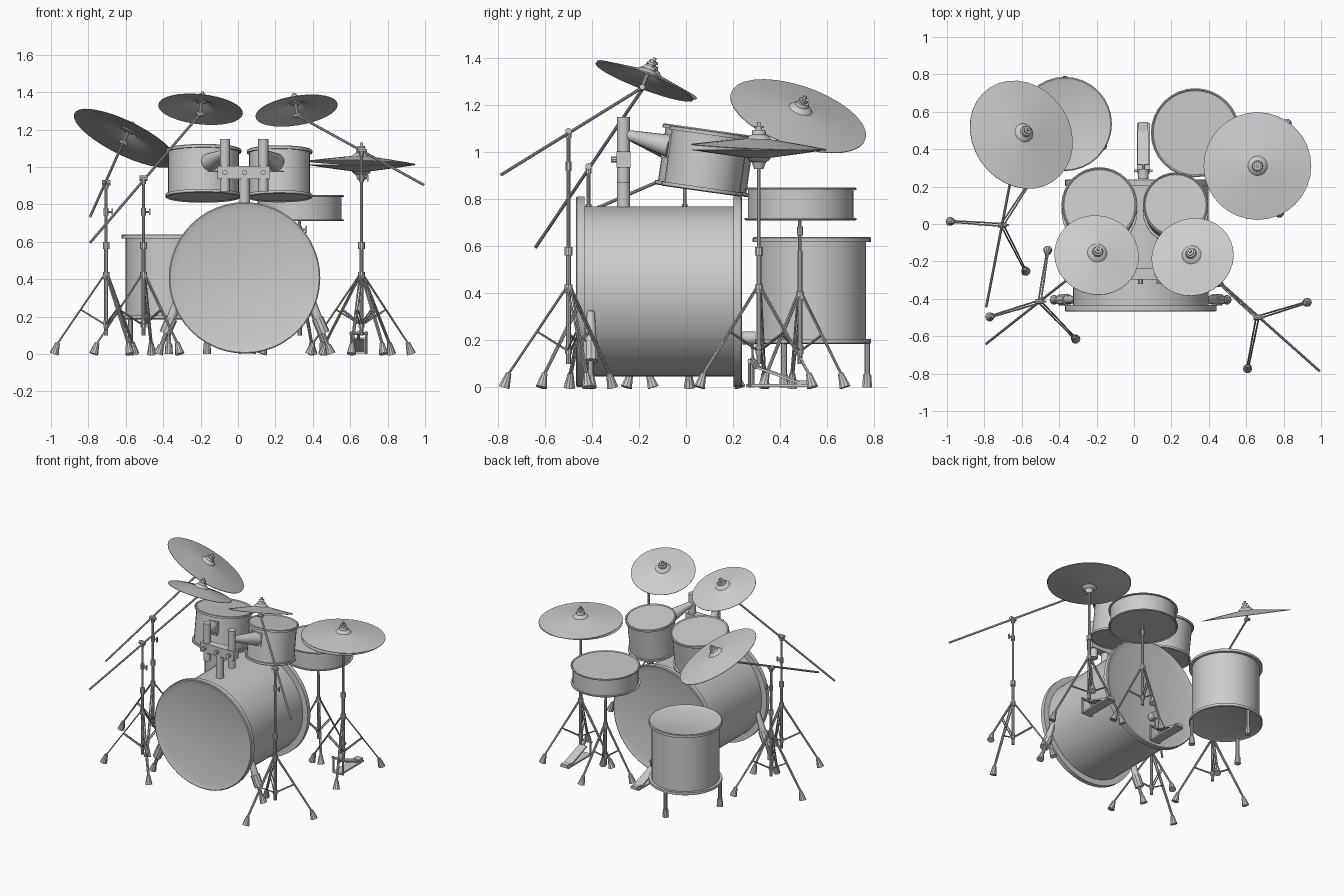
import bpy, bmesh, math
from mathutils import Vector, Matrix

if "Cube" in bpy.data.objects:
    bpy.data.objects.remove(bpy.data.objects["Cube"])

Z = Vector((0, 0, 1))


def frame(loc, n=Z):
    return Matrix.Translation(loc) @ Z.rotation_difference(Vector(n)).to_matrix().to_4x4()


def finish(name, bm):
    bmesh.ops.recalc_face_normals(bm, faces=bm.faces)
    me = bpy.data.meshes.new(name)
    bm.to_mesh(me)
    bm.free()
    me.shade_smooth()
    me.set_sharp_from_angle(angle=math.radians(35))
    ob = bpy.data.objects.new(name, me)
    bpy.context.collection.objects.link(ob)
    return ob


def lathe(bm, profile, mat, segs=32):
    """Revolve an (r, z) profile about the matrix's z axis."""
    rings = []
    for r, z in profile:
        if r < 1e-6:
            rings.append([bm.verts.new(mat @ Vector((0, 0, z)))])
        else:
            rings.append([bm.verts.new(mat @ Vector((r * math.cos(a), r * math.sin(a), z)))
                          for a in (2 * math.pi * i / segs for i in range(segs))])
    for a, b in zip(rings, rings[1:]):
        for i in range(segs):
            j = (i + 1) % segs
            if len(a) == 1:
                bm.faces.new((a[0], b[i], b[j]))
            elif len(b) == 1:
                bm.faces.new((a[i], a[j], b[0]))
            else:
                bm.faces.new((a[i], a[j], b[j], b[i]))


def rod(bm, a, b, r, r2=None, segs=10):
    a, b = Vector(a), Vector(b)
    lathe(bm, [(0, 0), (r, 0), (r if r2 is None else r2, (b - a).length), (0, (b - a).length)],
          frame(a, b - a), segs)


def box(bm, loc, size, rot=0):
    m = Matrix.Translation(loc) @ Matrix.Rotation(rot, 4, 'X') @ Matrix.Diagonal((*size, 1))
    bmesh.ops.create_cube(bm, size=1, matrix=m)


def drum(name, loc, n, shell, hoop, depth, hw, inset=.006):
    t = depth / 2
    half = [(0, t - inset), (shell, t - inset), (hoop - .006, t), (hoop, t - .004), (hoop, t - hw), (shell, t - hw)]
    bm = bmesh.new()
    lathe(bm, half + [(r, -z) for r, z in reversed(half)], frame(loc, n), 48 if shell > .3 else 32)
    finish(name, bm)


def cymbal(name, loc, n, r):
    bm = bmesh.new()
    lathe(bm, [(0, .056), (.02, .055), (.04, .047), (.052, .033), (r * .6, .017), (r, 0),
               (r, -.003), (r * .6, .013), (.052, .029), (.036, .043), (0, .05)], frame(loc, n), 32)
    finish(name, bm)


def cymbal_nut(name, loc, n):
    bm = bmesh.new()
    m = frame(loc, n)
    lathe(bm, [(0, .03), (.03, .04), (.03, .054), (.026, .066), (.014, .066), (.014, .074),
               (.02, .074), (.02, .083), (.008, .083), (.008, .098), (0, .098)], m, 12)
    rod(bm, m @ Vector((0, 0, -.035)), m @ Vector((0, 0, .05)), .009)
    rod(bm, m @ Vector((-.02, 0, -.03)), m @ Vector((.02, 0, -.03)), .012)
    finish(name, bm)


def tripod(name, x, y, angles, top, reach=.265, hub=.42, wing=.76):
    """Pole, collars and three double-bar legs with braces and rubber feet."""
    bm = bmesh.new()
    rod(bm, (x, y, .1), (x, y, .58), .011)
    rod(bm, (x, y, .58), (x, y, top), .008)
    for z, r in ((hub, .018), (.16, .015)) + (((.58, .018),) if top > .8 else ()):
        rod(bm, (x, y, z - .018), (x, y, z + .018), r)
    if wing:
        rod(bm, (x, y, wing - .02), (x, y, wing + .02), .013)
        rod(bm, (x, y, wing), (x + .03, y, wing), .005)
        box(bm, (x + .034, y, wing), (.008, .01, .036))
    for d in angles:
        u = Vector((math.cos(math.radians(d)), math.sin(math.radians(d)), 0))
        c = Vector((x, y, 0))
        s = u.cross(Z) * .007
        foot = c + u * reach
        for k in (s, -s):
            rod(bm, c + k + u * .012 + Z * hub, foot + k * .6 + Z * .05, .0045, segs=6)
            rod(bm, c + k + u * .01 + Z * .16, c + k + u * reach * .5 + Z * (hub * .5 + .025), .004, segs=6)
        rod(bm, foot + u * .014, foot - u * .006 + Z * .06, .025, .012)
    finish(name, bm)


def boom(name, a, b, pivot):
    bm = bmesh.new()
    rod(bm, a, b, .007)
    p = Vector(pivot)
    rod(bm, p + Vector((-.022, 0, 0)), p + Vector((.022, 0, 0)), .014)
    rod(bm, p - Z * .03, p, .013)
    finish(name, bm)


# Drums
TILT = (0, math.sin(math.radians(8)), math.cos(math.radians(8)))
drum("bass_drum", (.035, -.115, .407), (0, -1, 0), .362, .405, .706, .036, .012)
drum("left_tom", (-.185, .085, .966), TILT, .19, .203, .262, .018)
drum("right_tom", (.222, .085, .963), TILT, .163, .175, .26, .018)
drum("floor_tom", (-.37, .535, .412), Z, .232, .252, .455, .022)
drum("snare_drum", (.328, .488, .78), Z, .225, .238, .14, .01)

# Floor tom legs
bm = bmesh.new()
for d in (90, 210, 330):
    p = Vector((-.37 + .236 * math.cos(math.radians(d)), .535 + .236 * math.sin(math.radians(d)), 0))
    rod(bm, p + Z * .04, p + Z * .2, .013)
    rod(bm, p, p + Z * .055, .022, .018)
finish("floor_tom_legs", bm)

# Tom holder on the bass drum
bm = bmesh.new()
rod(bm, (.035, -.266, .75), (.035, -.266, .97), .028, segs=16)
box(bm, (.03, -.266, .97), (.28, .06, .068))
rod(bm, (.035, -.32, .97), (.035, -.28, .97), .014)
for x, tx, ty in ((-.07, -.15, -.09), (.135, .2, -.065)):
    rod(bm, (x, -.266, .87), (x, -.266, 1.15), .027, segs=16)
    rod(bm, (x, -.32, .97), (x, -.28, .97), .014)
    rod(bm, (x, -.25, 1.075), (tx, ty, 1.025), .02, .05, 16)
    box(bm, (tx, ty + .005, 1.025), (.09, .03, .1), -math.radians(8))
finish("tom_holder", bm)

# Bass drum spurs
bm = bmesh.new()
for s in (-1, 1):
    def P(dx, z): return Vector((.035 + s * dx, -.405, z))
    a, b = P(.345, .33), P(.415, .12)
    L = (b - a).length
    lathe(bm, [(0, 0), (.016, .01), (.022, L * .4), (.026, L * .8), (.018, L), (0, L)], frame(a, b - a), 12)
    rod(bm, P(.39, .19), P(.425, .11), .032)
    rod(bm, b, P(.45, .03), .012)
    rod(bm, P(.462, 0), P(.445, .05), .026, .015)
finish("bass_drum_spurs", bm)

# Stands
tripod("left_front_stand", -.505, -.415, (197, 314, 81), .935)
tripod("right_front_stand", .66, -.5, (17, 259, 138), 1.09, wing=.94)
tripod("left_back_stand", -.705, -.005, (176, 297, 57), .91)
tripod("hi_hat_stand", .66, .31, (295, 55, 175), 1.13, wing=0)
tripod("snare_stand", .33, .485, (70, 190, 310), .72, reach=.19, hub=.39, wing=.665)

# Crash and ride cymbals with their booms
for name, c, n, r, tail, piv in (
        ("left_crash", (-.2, -.166, 1.31), (.1, .35, .93), .227, (-.79, -.64, .596), (-.505, -.415, .94)),
        ("right_crash", (.313, -.176, 1.303), (-.15, .35, .925), .222, (.992, -.786, .905), (.66, -.5, 1.09)),
        ("ride", (-.602, .478, 1.155), (.42, .3, .856), .303, (-.79, -.444, .735), (-.705, -.005, .915))):
    cymbal(name + "_cymbal", c, n, r)
    cymbal_nut(name + "_nut", c, n)
    boom(name + "_boom", Vector(c) - Vector(n) * .03, tail, piv)

# Hi-hat cymbals
cymbal("hi_hat_top_cymbal", (.66, .31, 1.024), (.03, .04, 1), .288)
cymbal("hi_hat_bottom_cymbal", (.66, .31, 1.01), (0, .001, -1), .286)
cymbal_nut("hi_hat_clutch", (.66, .31, 1.03), Z)
bm = bmesh.new()
rod(bm, (.66, .31, .93), (.66, .31, .97), .02, .035, 12)
finish("hi_hat_seat", bm)


# Foot pedals
def pedal(name, x, y, beater):
    bm = bmesh.new()
    box(bm, (x, y + .12, .008), (.07, .27, .012))
    box(bm, (x, y + .125, .05), (.062, .2, .01), -math.radians(20))
    box(bm, (x, y + .235, .018), (.05, .05, .02))
    for s in (-1, 1):
        rod(bm, (x + s * .04, y, 0), (x + s * .04, y, .12), .007)
    rod(bm, (x - .05, y, .11), (x + .05, y, .11), .008)
    rod(bm, (x, y + .03, .08), (x, y, .12), .008)
    if beater:
        rod(bm, (x, y, .11), (x, y - .005, .21), .005)
        rod(bm, (x, y - .045, .21), (x, y + .01, .21), .028, segs=14)
    finish(name, bm)


pedal("bass_pedal", .05, .285, True)
pedal("hi_hat_pedal", .645, .27, False)
